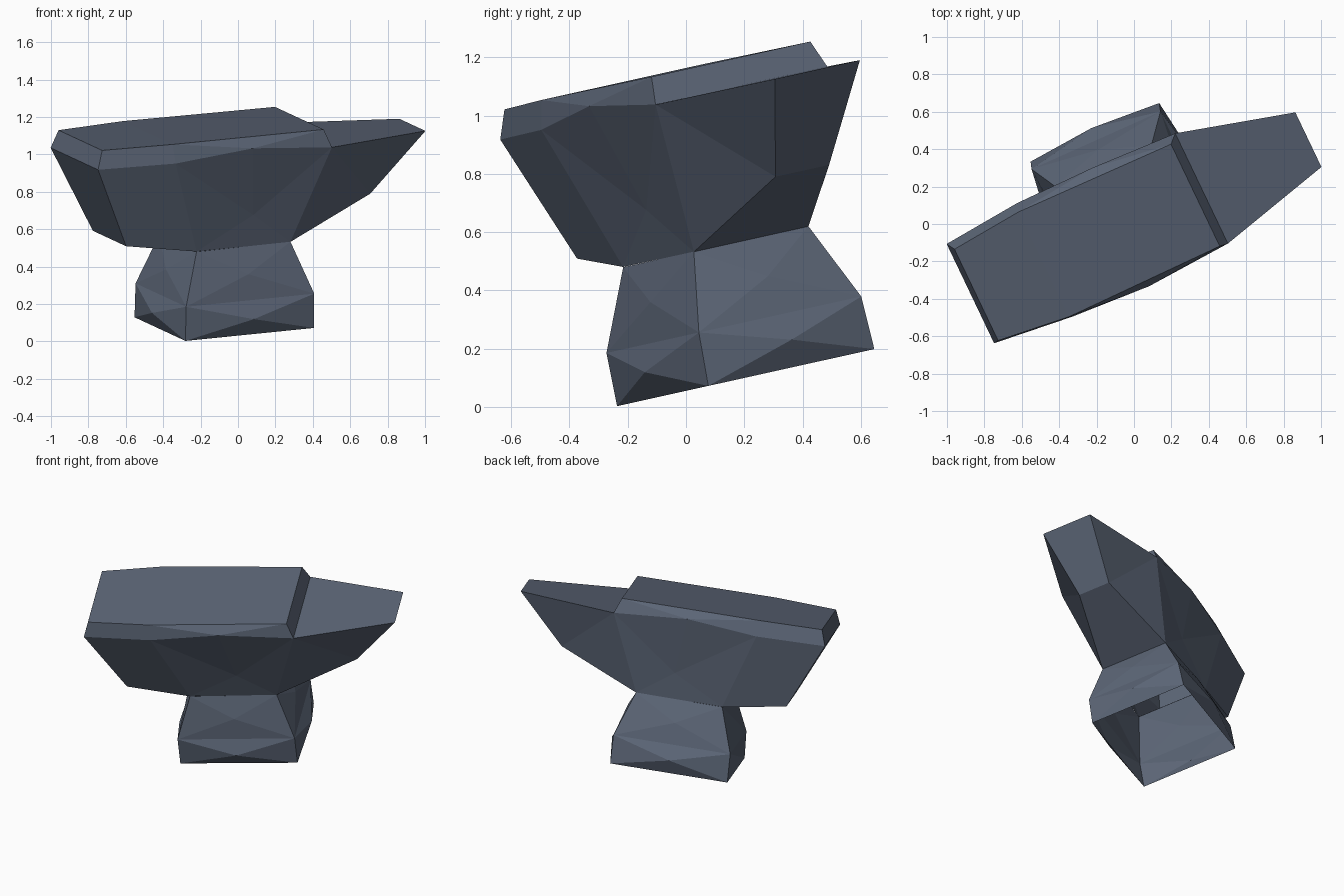
import bpy
import bmesh
from math import radians
from mathutils import Matrix, Vector

cube = bpy.data.objects.get("Cube")
if cube:
    bpy.data.objects.remove(cube, do_unlink=True)

steel = bpy.data.materials.new("slate steel")
steel.use_nodes = True
COLOUR = (0.105, 0.13, 0.18, 1)
steel.diffuse_color = COLOUR
steel.node_tree.nodes["Principled BSDF"].inputs["Base Color"].default_value = COLOUR

# The anvil is modelled upright along x, then turned and leaned back
POSE = (Matrix.Rotation(radians(12.5), 4, "X")
        @ Matrix.Rotation(radians(25), 4, "Z")
        @ Matrix.Translation((0, 0.232, 0)))


def finish(bm, name):
    bmesh.ops.recalc_face_normals(bm, faces=bm.faces)
    bm.transform(POSE)
    mesh = bpy.data.meshes.new(name)
    bm.to_mesh(mesh)
    bm.free()
    mesh.materials.append(steel)
    obj = bpy.data.objects.new(name, mesh)
    bpy.context.collection.objects.link(obj)
    return obj


# Half-profile points: along, half width, height
points = {
    "waist_front": (0.314, 0.222, 0.514),
    "horn_under": (0.84, 0.104, 0.705),
    "horn_tip": (1.137, 0.165, 1.033),
    "rim_step": (0.507, 0.333, 1.036),
    "face_step": (0.47, 0.308, 1.132),
    "face_mid": (-0.425, 0.317, 1.136),
    "face_heel": (-0.822, 0.276, 1.132),
    "rim_heel": (-0.857, 0.3, 1.034),
    "heel_under": (-0.65, 0.21, 0.578),
    "waist_back": (-0.246, 0.235, 0.516),
    "rim_mid": (-0.42, 0.344, 1.036),
    "rim_bulge": (0.03, 0.358, 1.08),
    "side_dent": (0.08, 0.255, 0.69),
}

# Faces that run across the anvil from side to side; the waist stays open
across = ["waist_front", "horn_under", "horn_tip", "rim_step", "face_step",
          "face_mid", "face_heel", "rim_heel", "heel_under", "waist_back"]

# Faces on each flank
flank = [
    "face_heel face_mid rim_mid rim_heel",
    "face_mid rim_bulge rim_mid",
    "face_mid face_step rim_bulge",
    "face_step rim_step rim_bulge",
    "rim_heel rim_mid heel_under",
    "rim_mid waist_back heel_under",
    "rim_mid side_dent waist_back",
    "rim_mid rim_bulge side_dent",
    "rim_bulge rim_step side_dent",
    "side_dent rim_step waist_front",
    "side_dent waist_front waist_back",
    "rim_step horn_under waist_front",
    "rim_step horn_tip horn_under",
]

# Anvil body with horn
bm = bmesh.new()
sides = [{name: bm.verts.new((x, s * y, z)) for name, (x, y, z) in points.items()}
         for s in (-1, 1)]
for a, b in zip(across, across[1:]):
    bm.faces.new((sides[0][a], sides[0][b], sides[1][b], sides[1][a]))
for side in sides:
    for names in flank:
        bm.faces.new([side[n] for n in names.split()])
finish(bm, "anvil_body")


# Hollow foot: three rings joined by slightly bulging panels
def ring(bm, back, front, back_half, front_half, z):
    corners = ((back, -back_half), (front, -front_half),
               (front, front_half), (back, back_half))
    return [bm.verts.new((x, y, z)) for x, y in corners]


bm = bmesh.new()
rings = [ring(bm, -0.246, 0.314, 0.235, 0.222, 0.515),
         ring(bm, -0.347, 0.411, 0.32, 0.315, 0.24),
         ring(bm, -0.352, 0.407, 0.322, 0.322, 0.054)]
outward = [Vector(d) for d in ((0, -1, 0), (1, 0, 0), (0, 1, 0), (-1, 0, 0))]
for upper, lower, bulge in zip(rings, rings[1:], (0.02, 0.05)):
    for i, direction in enumerate(outward):
        j = (i + 1) % 4
        panel = [upper[i], upper[j], lower[j], lower[i]]
        middle = sum((v.co for v in panel), Vector()) / 4
        apex = bm.verts.new(middle + direction * bulge)
        for k in range(4):
            bm.faces.new((panel[k], panel[(k + 1) % 4], apex))
finish(bm, "anvil_foot")
